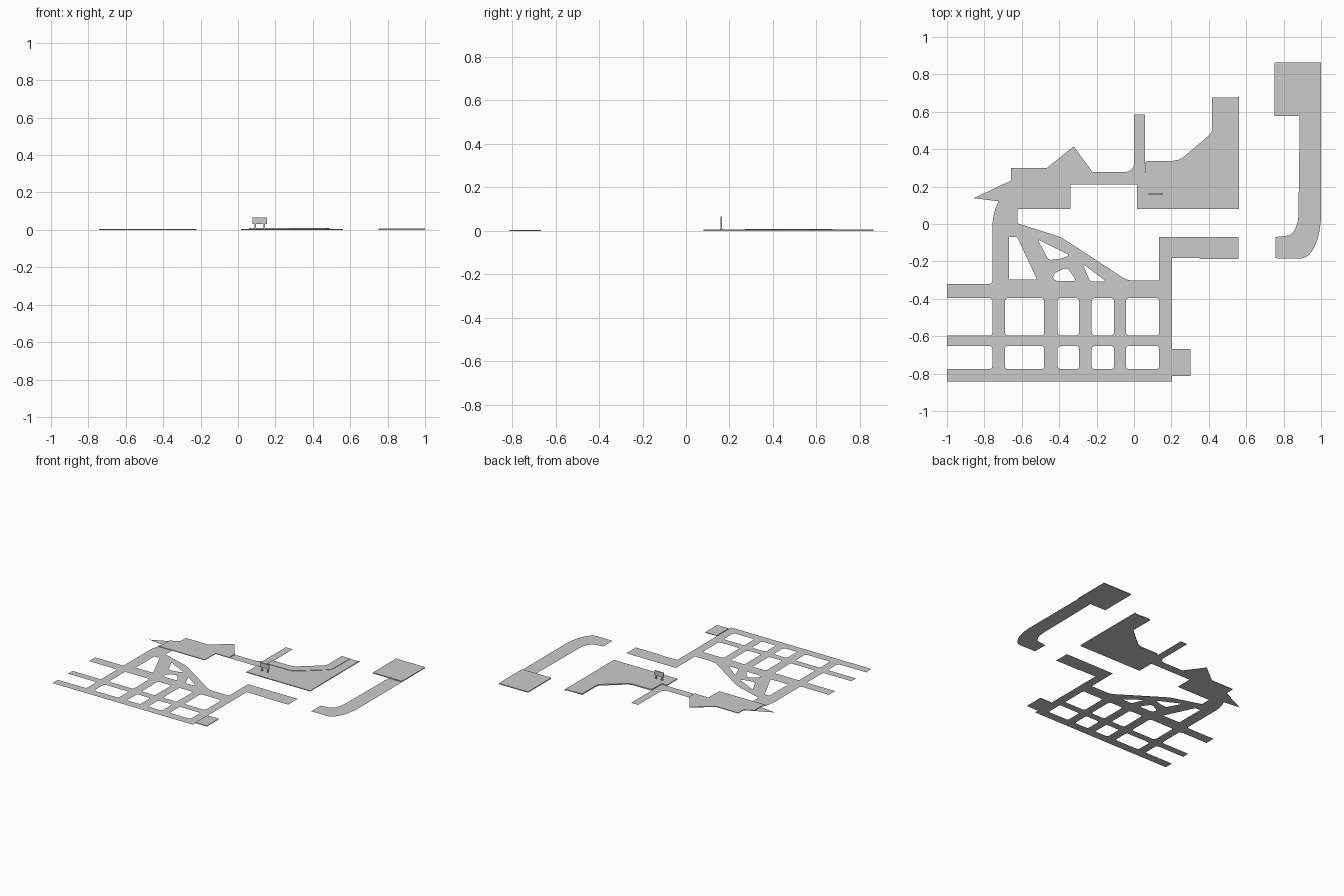
import bpy, bmesh
from mathutils import Vector


def rounded(pts, default=0.0, steps=4):
    """Turn (x, y[, radius]) corners into an outline with rounded corners."""
    out = []
    n = len(pts)
    for i, p in enumerate(pts):
        r = p[2] if len(p) > 2 else default
        c = Vector(p[:2])
        if r <= 0:
            out.append(c)
            continue
        a, b = Vector(pts[i - 1][:2]) - c, Vector(pts[(i + 1) % n][:2]) - c
        s = c + a.normalized() * min(r, a.length * 0.45)
        e = c + b.normalized() * min(r, b.length * 0.45)
        for k in range(steps + 1):
            t = k / steps
            # Weighted quadratic approximating a circular arc
            w0, w1, w2 = (1 - t) ** 2, 1.414 * t * (1 - t), t * t
            out.append((s * w0 + c * w1 + e * w2) / (w0 + w1 + w2))
    return out


def sheet(name, loops, z=0.0, height=0.0):
    """Fill outlines (first is outer, others are holes), optionally thickened."""
    bm = bmesh.new()
    edges = []
    for loop in loops:
        vs = [bm.verts.new((p.x, p.y, z)) for p in loop]
        edges += [bm.edges.new((v, vs[(i + 1) % len(vs)])) for i, v in enumerate(vs)]
    bmesh.ops.triangle_fill(bm, use_beauty=True, edges=edges, normal=(0, 0, 1))
    for f in bm.faces:
        f.normal_update()
        if f.normal.z < 0:
            f.normal_flip()
    if height:
        ext = bmesh.ops.extrude_face_region(bm, geom=bm.faces[:], use_keep_orig=True)
        top = [g for g in ext["geom"] if isinstance(g, bmesh.types.BMVert)]
        bmesh.ops.translate(bm, verts=top, vec=(0, 0, height))
        bmesh.ops.recalc_face_normals(bm, faces=bm.faces[:])
    me = bpy.data.meshes.new(name)
    bm.to_mesh(me)
    bm.free()
    ob = bpy.data.objects.new(name, me)
    bpy.context.collection.objects.link(ob)
    return ob


def rect(x0, y0, x1, y1, r=0.0):
    return rounded([(x0, y0), (x1, y0), (x1, y1), (x0, y1)], r)


def box(name, x0, x1, y0, y1, z0, z1):
    return sheet(name, [rect(x0, y0, x1, y1)], z0, z1 - z0)


R = 0.016
# Street network: outer outline, then city blocks as holes
streets = rounded([
    (-1, -0.843), (0.203, -0.843), (0.203, -0.183), (0.35, -0.183), (0.35, -0.187),
    (0.56, -0.187), (0.56, -0.07), (0.135, -0.07), (0.135, -0.303), (-0.035, -0.303, 0.03),
    (-0.39, -0.07, 0.03), (-0.623, 0.003), (-0.623, 0.08), (-0.742, 0.08), (-0.757, 0.02, 0.04),
    (-0.757, -0.32, R), (-1, -0.32), (-1, -0.396), (-0.757, -0.396, R), (-0.757, -0.596, R),
    (-1, -0.596), (-1, -0.652), (-0.757, -0.652, R), (-0.757, -0.776, R), (-1, -0.776)])
blocks = [rect(x0, y0, x1, y1, R)
          for x0, x1 in ((-0.69, -0.48), (-0.408, -0.294), (-0.226, -0.107), (-0.043, 0.135))
          for y0, y1 in ((-0.596, -0.396), (-0.776, -0.652))]
islands = [
    rounded([(-0.667, -0.07), (-0.625, -0.07), (-0.518, -0.297), (-0.667, -0.297)]),
    rounded([(-0.515, -0.082), (-0.345, -0.167), (-0.385, -0.184), (-0.457, -0.193)], 0.014),
    rounded([(-0.437, -0.27), (-0.36, -0.23), (-0.305, -0.306), (-0.425, -0.306)], 0.022),
    rounded([(-0.275, -0.212), (-0.148, -0.307), (-0.235, -0.307)], 0.014)]
sheet("street_network", [streets] + blocks + islands)

# Link street with the northern side road
sheet("north_street", [rounded([
    (-0.222, 0.21), (0.06, 0.21), (0.06, 0.585), (0, 0.585),
    (0, 0.278, 0.045), (-0.222, 0.278)])])

# Eastern road bending at its south end
sheet("east_road", [rounded([
    (0.757, -0.183), (1.0, -0.187, 0.24), (1.0, 0.578), (0.886, 0.578),
    (0.878, -0.055, 0.11), (0.757, -0.07)], steps=8)])

# Pointed western tip, flat on the ground
sheet("west_tip", [rounded([(-0.858, 0.138), (-0.725, 0.122), (-0.725, 0.2)])])

# Raised ground areas
sheet("west_lot", [rounded([
    (-0.742, 0.08), (-0.34, 0.08), (-0.34, 0.21), (-0.222, 0.21), (-0.222, 0.278),
    (-0.322, 0.415), (-0.465, 0.3), (-0.657, 0.3), (-0.657, 0.233), (-0.725, 0.2),
    (-0.725, 0.122)])], 0, 0.005)
sheet("plaza", [rounded([
    (0.016, 0.08), (0.562, 0.08), (0.562, 0.683), (0.55, 0.675), (0.417, 0.675),
    (0.417, 0.487, 0.02), (0.24, 0.338, 0.03), (0.06, 0.338, 0.016), (0.06, 0.21),
    (0.016, 0.21)])], 0, 0.006)
sheet("plaza_walkway", [rounded([
    (0.06, 0.272), (0.27, 0.272, 0.03), (0.488, 0.45, 0.03), (0.488, 0.675),
    (0.417, 0.675), (0.417, 0.487, 0.02), (0.24, 0.338, 0.03), (0.06, 0.338, 0.016)])],
    0.006, 0.003)
box("northeast_lot", 0.75, 1.0, 0.578, 0.863, 0, 0.007)
box("southeast_lot", 0.203, 0.302, -0.812, -0.667, 0, 0.005)

# Free-standing sign on two posts
box("sign_board", 0.077, 0.155, 0.158, 0.166, 0.031, 0.066)
for side, x in (("left", 0.092), ("right", 0.14)):
    box(f"sign_post_{side}", x - 0.004, x + 0.004, 0.159, 0.165, 0.006, 0.031)
    box(f"sign_foot_{side}", x - 0.007, x + 0.007, 0.156, 0.168, 0.006, 0.010)
